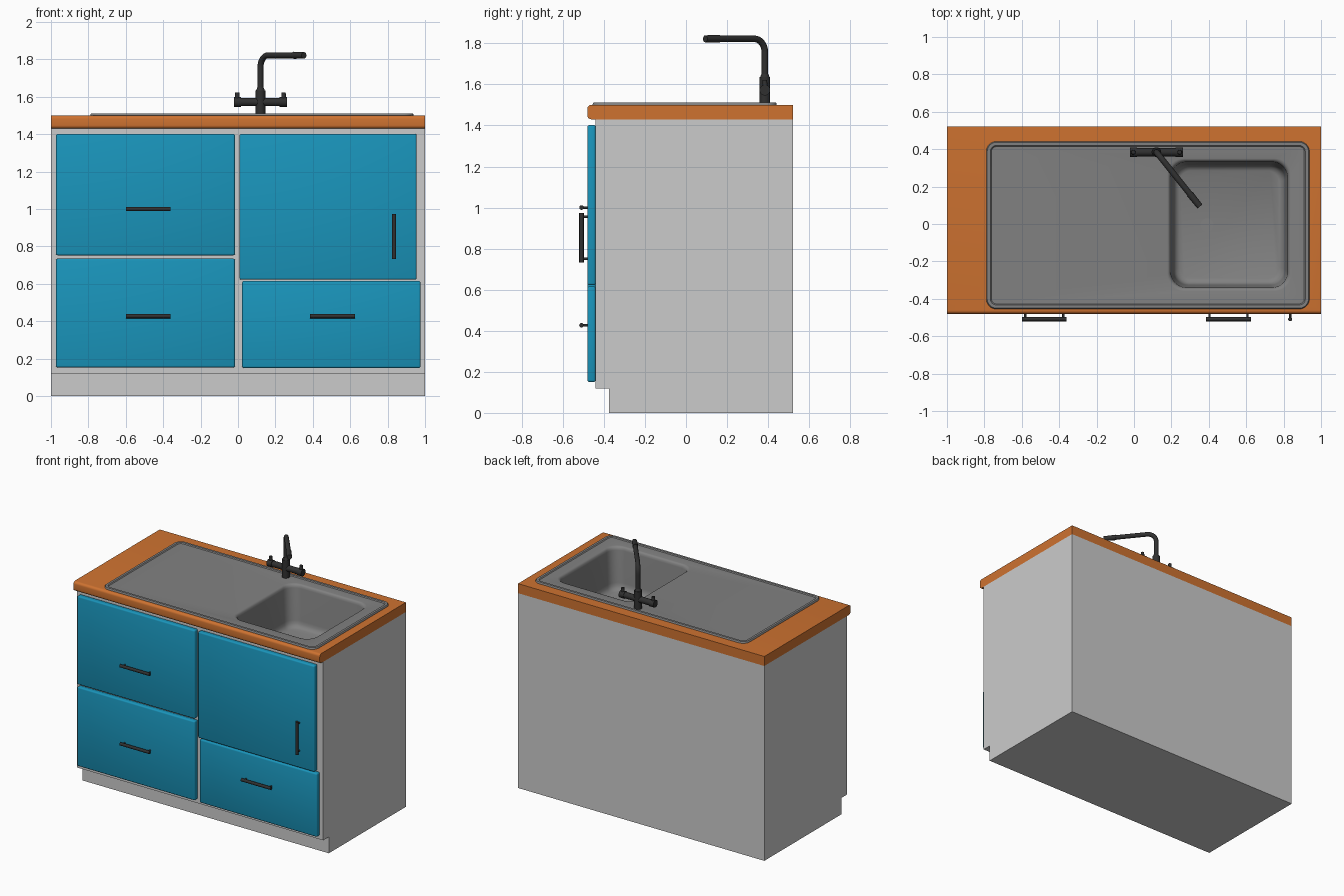
import bpy, bmesh, math
from mathutils import Vector

if "Cube" in bpy.data.objects:
    bpy.data.objects.remove(bpy.data.objects["Cube"])


def material(name, r, g, b):
    m = bpy.data.materials.new(name)
    m.diffuse_color = (r, g, b, 1)
    m.use_nodes = True
    m.node_tree.nodes["Principled BSDF"].inputs["Base Color"].default_value = m.diffuse_color
    return m


WOOD = material("orange_wood", 0.62, 0.17, 0.03)
BLUE = material("blue_paint", 0.01, 0.30, 0.50)
STEEL = material("grey_steel", 0.22, 0.22, 0.22)
DARK = material("dark_metal", 0.03, 0.03, 0.03)


def finish(name, bm, mat=None, smooth=None):
    bmesh.ops.recalc_face_normals(bm, faces=bm.faces)
    me = bpy.data.meshes.new(name)
    bm.to_mesh(me)
    bm.free()
    ob = bpy.data.objects.new(name, me)
    bpy.context.collection.objects.link(ob)
    if mat:
        me.materials.append(mat)
    if smooth:
        bpy.ops.object.select_all(action='DESELECT')
        ob.select_set(True)
        bpy.context.view_layer.objects.active = ob
        bpy.ops.object.shade_smooth_by_angle(angle=math.radians(smooth))
    return ob


def extrude_x(bm, profile, x0, x1):
    """Extrude a y-z profile along x; returns the side faces."""
    a = [bm.verts.new((x0, y, z)) for y, z in profile]
    b = [bm.verts.new((x1, y, z)) for y, z in profile]
    n = len(profile)
    bm.faces.new(a)
    bm.faces.new(b)
    return [bm.faces.new((a[i], a[(i + 1) % n], b[(i + 1) % n], b[i])) for i in range(n)]


def box(bm, x0, x1, y0, y1, z0, z1):
    return extrude_x(bm, [(y0, z0), (y1, z0), (y1, z1), (y0, z1)], x0, x1)


def rod(bm, p, q, r, r2=None, sides=20):
    """Capped cylinder or cone from p to q."""
    p, q = Vector(p), Vector(q)
    new = bmesh.ops.create_cone(bm, cap_ends=True, segments=sides, radius1=r,
                                radius2=r if r2 is None else r2, depth=(q - p).length)["verts"]
    bmesh.ops.rotate(bm, verts=new, matrix=(q - p).to_track_quat('Z', 'Y').to_matrix())
    bmesh.ops.translate(bm, verts=new, vec=(p + q) / 2)


def rounded_loop(bm, x0, x1, y0, y1, r, z, n=8):
    corners = [(x1 - r, y1 - r), (x0 + r, y1 - r), (x0 + r, y0 + r), (x1 - r, y0 + r)]
    out = []
    for k, (cx, cy) in enumerate(corners):
        for i in range(n + 1):
            a = math.pi / 2 * (k + i / n)
            out.append(bm.verts.new((cx + r * math.cos(a), cy + r * math.sin(a), z)))
    return out


# Cabinet carcass with recessed plinth, open under the worktop
bm = bmesh.new()
sides = extrude_x(bm, [(-0.375, 0), (0.52, 0), (0.52, 1.43), (-0.44, 1.43),
                       (-0.44, 0.12), (-0.375, 0.12)], -1, 1)
bm.faces.remove(sides[2])
finish("cabinet_body", bm)

# Worktop with rounded front edge
bm = bmesh.new()
R = 0.018
profile = [(0.52, 1.43), (0.52, 1.50)]
for cz, start in ((1.50 - R, 90), (1.43 + R, 180)):
    for i in range(6):
        a = math.radians(start + 18 * i)
        profile.append((-0.48 + R + R * math.cos(a), cz + R * math.sin(a)))
extrude_x(bm, profile, -1, 1)
worktop = finish("worktop", bm, WOOD, 30)

# Opening for the bowl
bm = bmesh.new()
box(bm, 0.16, 0.86, -0.37, 0.365, 1.3, 1.6)
cutter = finish("bowl_cutter", bm)
cutter.hide_render = True
cutter.hide_viewport = True
cut = worktop.modifiers.new("bowl_opening", 'BOOLEAN')
cut.object = cutter
cut.operation = 'DIFFERENCE'
cut.solver = 'EXACT'

# Sink: raised rim, drainer and bowl lofted from rounded rectangles
X0, X1, Y0, Y1 = -0.79, 0.938, -0.455, 0.442
B0, B1, C0, C1 = 0.178, 0.84, -0.358, 0.35
FLOOR = 1.20
rings = [(X0, X1, Y0, Y1, 0.055, 1.499)]
for inset, z in ((0.001, 1.507), (0.005, 1.511), (0.022, 1.511), (0.028, 1.505)):
    rings.append((X0 + inset, X1 - inset, Y0 + inset, Y1 - inset, 0.055 - inset, z))
for inset, r, z in ((0, 0.085, 1.505), (0.008, 0.085, 1.503), (0.015, 0.085, 1.494),
                    (0.018, 0.085, 1.48), (0.032, 0.08, FLOOR + 0.05),
                    (0.036, 0.08, FLOOR + 0.028), (0.046, 0.075, FLOOR + 0.01),
                    (0.065, 0.06, FLOOR)):
    rings.append((B0 + inset, B1 - inset, C0 + inset, C1 - inset, r, z))
bm = bmesh.new()
loops = [rounded_loop(bm, *ring) for ring in rings]
for a, b in zip(loops, loops[1:]):
    for i in range(len(a)):
        j = (i + 1) % len(a)
        bm.faces.new((a[i], a[j], b[j], b[i]))
bm.faces.new(loops[-1])
finish("sink", bm, STEEL, 40)

# Drain
bm = bmesh.new()
rod(bm, (0.39, -0.005, FLOOR - 0.01), (0.39, -0.005, FLOOR + 0.004), 0.035, sides=32)
finish("drain", bm, STEEL, 40)

# Door and drawer fronts
fronts = {
    "drawer_upper_left": (-0.973, -0.016, 0.752, 1.402),
    "drawer_lower_left": (-0.973, -0.016, 0.153, 0.735),
    "door_right": (0.008, 0.955, 0.622, 1.402),
    "drawer_lower_right": (0.022, 0.976, 0.150, 0.616),
}
for name, (x0, x1, z0, z1) in fronts.items():
    bm = bmesh.new()
    box(bm, x0, x1, -0.48, -0.44, z0, z1)
    bmesh.ops.bevel(bm, geom=bm.edges[:], offset=0.01, segments=3, profile=0.5, affect='EDGES')
    finish(name, bm, BLUE, 40)


# Bar handles
def handle(name, x, z, axis, length=0.24):
    bm = bmesh.new()
    axis = Vector(axis)
    c = Vector((x, -0.509, z))
    rod(bm, c - axis * length / 2, c + axis * length / 2, 0.011)
    for s in (-1, 1):
        p = c + axis * s * (length / 2 - 0.018)
        rod(bm, p, p + Vector((0, 0.035, 0)), 0.006, sides=12)
    finish(name, bm, DARK, 40)


handle("handle_upper_left", -0.48, 1.0, (1, 0, 0))
handle("handle_lower_left", -0.48, 0.427, (1, 0, 0))
handle("handle_lower_right", 0.505, 0.427, (1, 0, 0))
handle("handle_door", 0.835, 0.853, (0, 0, 1))

# Tap body: column, cross bar and two lever knobs
TX, TY, TZ = 0.12, 0.384, 1.572
bm = bmesh.new()
rod(bm, (TX, TY, 1.50), (TX, TY, 1.635), 0.026)
rod(bm, (TX, TY, 1.635), (TX, TY, 1.65), 0.023, 0.017)
rod(bm, (TX - 0.11, TY, TZ), (TX + 0.11, TY, TZ), 0.022)
for s in (-1, 1):
    rod(bm, (TX + s * 0.103, TY, TZ), (TX + s * 0.141, TY, TZ), 0.026)
    rod(bm, (TX + s * 0.124, TY, TZ), (TX + s * 0.124, TY, 1.622), 0.014, 0.011)
finish("tap_body", bm, DARK, 40)

# Swivelled spout swept along a bent path
d = Vector((0.232, -0.29, 0)).normalized()
base = Vector((TX, TY, 0))
BEND, TOP = 0.065, 1.822
path = [base + Vector((0, 0, 1.63))]
for i in range(9):
    a = math.pi / 2 * i / 8
    path.append(base + d * BEND * (1 - math.cos(a)) + Vector((0, 0, TOP - BEND + BEND * math.sin(a))))
path.append(base + d * 0.35 + Vector((0, 0, TOP)))
bm = bmesh.new()
side = d.cross(Vector((0, 0, 1)))
prev = None
for k, p in enumerate(path):
    t = (path[min(k + 1, len(path) - 1)] - path[max(k - 1, 0)]).normalized()
    up = side.cross(t)
    ring = [bm.verts.new(p + 0.016 * (side * math.cos(q) + up * math.sin(q)))
            for q in (2 * math.pi * i / 16 for i in range(16))]
    if prev:
        for i in range(16):
            bm.faces.new((prev[i], prev[(i + 1) % 16], ring[(i + 1) % 16], ring[i]))
    prev = ring
bm.faces.new(prev)
rod(bm, base + d * 0.285 + Vector((0, 0, TOP)), base + d * 0.372 + Vector((0, 0, TOP)), 0.019, 0.017)
finish("tap_spout", bm, DARK, 40)
